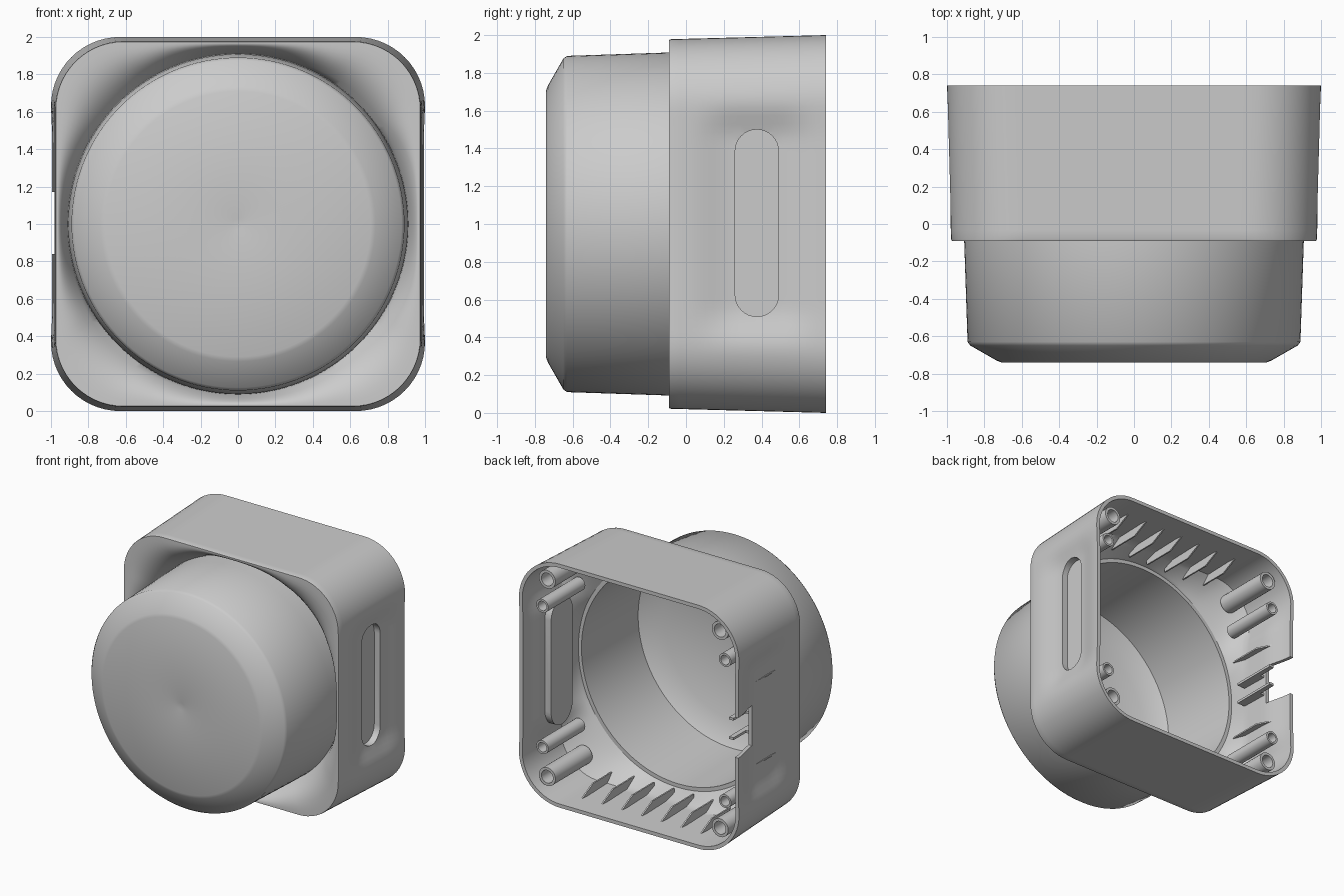
import bpy, bmesh, math
from mathutils import Vector

if "Cube" in bpy.data.objects:
    bpy.data.objects.remove(bpy.data.objects["Cube"])

grey = bpy.data.materials.new("light_grey")
grey.diffuse_color = (0.6, 0.6, 0.6, 1)
grey.use_nodes = True
grey.node_tree.nodes["Principled BSDF"].inputs["Base Color"].default_value = grey.diffuse_color
N = 192  # points around the housing


def shade(ob):
    bpy.ops.object.select_all(action='DESELECT')
    ob.select_set(True)
    bpy.context.view_layer.objects.active = ob
    bpy.ops.object.shade_smooth_by_angle(angle=math.radians(35))


def finish(name, bm, smooth=True):
    bmesh.ops.recalc_face_normals(bm, faces=bm.faces)
    me = bpy.data.meshes.new(name)
    bm.to_mesh(me)
    bm.free()
    ob = bpy.data.objects.new(name, me)
    bpy.context.collection.objects.link(ob)
    me.materials.append(grey)
    if smooth:
        shade(ob)
    return ob


def smoothstep(a, b, v):
    t = max(0, min(1, (v - a) / (b - a)))
    return t * t * (3 - 2 * t)


def square_radius(a, h, r):
    """Distance from centre to a rounded square of half size h, corner radius r."""
    dx, dz = abs(math.cos(a)), abs(math.sin(a))
    c = h - r
    if min(dx, dz) / max(dx, dz) * h <= c:
        return h / max(dx, dz)
    p = (dx + dz) * c
    return p + math.sqrt(max(0, p * p - 2 * c * c + r * r))


def square_ring(h, y, r):
    """Rounded square ring with a shallow scoop in both sides."""
    ring = []
    for i in range(N):
        a = 2 * math.pi * i / N
        d = square_radius(a, h, r)
        x, z = d * math.cos(a), d * math.sin(a)
        if abs(x) > 0.8:
            scoop = 0.045 * (1 - smoothstep(0.44, 0.66, abs(z)))
            scoop *= smoothstep(0.0, 0.27, y) * (1 - 0.85 * smoothstep(0.48, 0.74, y))
            x -= math.copysign(scoop, x)
        ring.append(Vector((x, y, z + 1)))
    return ring


def circle_ring(r, y):
    return [Vector((r * math.cos(2 * math.pi * i / N), y,
                    1 + r * math.sin(2 * math.pi * i / N))) for i in range(N)]


def blend(a, b, steps, flat=0):
    """Rings between a and b; wide gaps stay flatter near a."""
    rings = []
    for k in range(1, steps):
        ring = []
        for p, q in zip(a, b):
            t = k / steps
            v = p.lerp(q, t)
            power = 1 + flat * smoothstep(0.06, 0.28, (p - q).length)
            v.y = p.y + (q.y - p.y) * t ** power
            ring.append(v)
        rings.append(ring)
    return rings


def half(y):
    return 1 - 0.022 * (0.74 - y) / 0.83


def revolve(name, profile, x=0, z=1, seg=128):
    """Spin a (radius, y) profile about the y direction."""
    bm = bmesh.new()
    rows = []
    for r, y in profile:
        if r == 0:
            rows.append([bm.verts.new((x, y, z))] * seg)
        else:
            rows.append([bm.verts.new((x + r * math.cos(2 * math.pi * i / seg), y,
                                       z + r * math.sin(2 * math.pi * i / seg))) for i in range(seg)])
    closed = profile[0][0] > 0
    for k in range(len(rows) if closed else len(rows) - 1):
        a, b = rows[k], rows[(k + 1) % len(rows)]
        for i in range(seg):
            j = (i + 1) % seg
            bm.faces.new(list(dict.fromkeys((a[i], a[j], b[j], b[i]))))
    return finish(name, bm)


def prism(name, points, offset):
    """Flat polygon pushed along an offset."""
    bm = bmesh.new()
    f = bm.faces.new([bm.verts.new(p) for p in points])
    g = bmesh.ops.extrude_face_region(bm, geom=[f])["geom"]
    bmesh.ops.translate(bm, vec=offset, verts=[v for v in g if isinstance(v, bmesh.types.BMVert)])
    # close the starting side when the extrusion leaves it open
    open_edges = [e for e in bm.edges if e.is_boundary]
    if open_edges:
        bmesh.ops.holes_fill(bm, edges=open_edges)
    return finish(name, bm, False)


def boolean(ob, other, op):
    m = ob.modifiers.new(op, 'BOOLEAN')
    m.object, m.operation, m.solver = other, op, 'EXACT'
    bpy.context.view_layer.objects.active = ob
    bpy.ops.object.modifier_apply(modifier=m.name)
    bpy.data.objects.remove(other)


# Housing: open rounded box with a dished front, round hole and funnel inside
rings = [square_ring(half(y), y, 0.37) for y in [0.74 - 0.82 * k / 18 for k in range(19)]]
rings.append(square_ring(0.974, -0.09, 0.36))
lip = square_ring(0.964, -0.09, 0.35)
hole = circle_ring(0.907, 0.05)
rings += [lip] + blend(lip, hole, 8, 2) + [hole]
hole_back = circle_ring(0.907, 0.09)
inner = [square_ring(half(y) - 0.03, y, 0.34) for y in [0.26 + 0.48 * k / 12 for k in range(13)]]
rings += [hole_back] + blend(hole_back, inner[0], 6) + inner
bm = bmesh.new()
rows = [[bm.verts.new(p) for p in ring] for ring in rings]
for k in range(len(rows)):
    a, b = rows[k], rows[(k + 1) % len(rows)]
    for i in range(N):
        j = (i + 1) % N
        bm.faces.new((a[i], a[j], b[j], b[i]))
housing = finish("housing", bm, False)


# Grip slot on the right side, with a backing bulge inside
def capsule(name, x, r, depth):
    pts = []
    for c, start in ((1.385, 0), (0.625, math.pi)):
        pts += [(x, 0.375 + r * math.cos(start + math.pi * k / 16),
                 c + r * math.sin(start + math.pi * k / 16)) for k in range(17)]
    return prism(name, pts, Vector((depth, 0, 0)))


boolean(housing, capsule("slot_backing", 0.865, 0.14, 0.07), 'UNION')
boolean(housing, capsule("slot_cutter", 0.895, 0.115, 0.3), 'DIFFERENCE')

# Cable notch on the left back edge
boolean(housing, prism("notch_cutter", [(-1.2, 0.5, 0.84), (-1.2, 0.9, 0.84), (-1.2, 0.9, 1.17),
                                        (-1.2, 0.5, 1.17)], Vector((0.4, 0, 0))), 'DIFFERENCE')
shade(housing)

# Barrel: hollow round front with a chamfered closed end
revolve("barrel", [(0, -0.735), (0.03, -0.74), (0.71, -0.74), (0.735, -0.73), (0.875, -0.65),
                   (0.89, -0.63), (0.908, -0.09), (0.912, 0.1), (0.88, 0.1), (0.862, -0.61),
                   (0.70, -0.71), (0, -0.71)])

# Screw posts: a large and a small tube in every corner
for sx in (-1, 1):
    for sz in (-1, 1):
        for label, x, z, r in (("large", 0.785, 0.81, 0.075), ("small", 0.83, 0.58, 0.055)):
            revolve(label + "_screw_post", [(r, 0.2), (r, 0.68), (r * 0.7, 0.68), (r * 0.7, 0.2)],
                    sx * x, 1 + sz * z, 24)

# Stiffening fins along the inner walls, as (y, height from wall)
FIN = [(0.16, 0.01), (0.16, 0.09), (0.44, 0.09), (0.58, 0.02), (0.4, 0.01)]
for x in (-0.54, -0.36, -0.18, 0, 0.18, 0.36, 0.54):
    for name, side in (("bottom_fin", 1), ("top_fin", -1)):
        prism(name, [(x - 0.006, y, 1 + side * (h - 0.98)) for y, h in FIN], Vector((0.012, 0, 0)))
for z in (0.66, 1.34):
    prism("side_fin", [(-0.96 + h, y, z - 0.006) for y, h in FIN], Vector((0, 0, 0.012)))

# Cable guides behind the notch
for z in (0.92, 1.08):
    prism("cable_guide", [(-0.93, 0.25, z), (-0.84, 0.25, z), (-0.84, 0.64, z), (-0.88, 0.64, z),
                          (-0.88, 0.48, z), (-0.93, 0.48, z)], Vector((0, 0, 0.02)))
